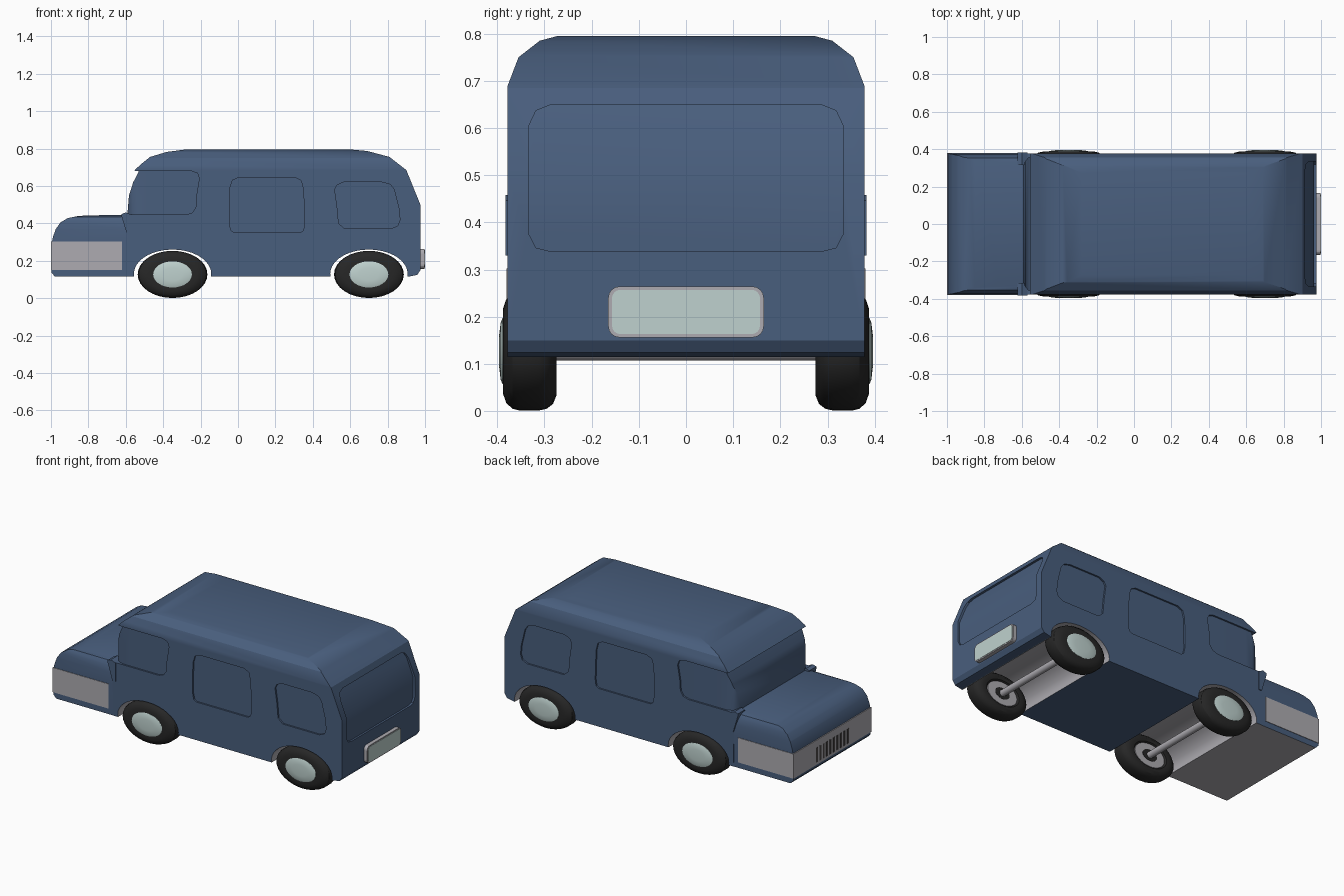
import bpy, bmesh, math

if "Cube" in bpy.data.objects:
    bpy.data.objects.remove(bpy.data.objects["Cube"])


def material(name, rgb):
    m = bpy.data.materials.new(name)
    m.diffuse_color = (*rgb, 1)
    m.use_nodes = True
    m.node_tree.nodes["Principled BSDF"].inputs["Base Color"].default_value = m.diffuse_color
    return m


BLUE = material("blue paint", (0.066, 0.112, 0.205))
GREY = material("grey metal", (0.42, 0.41, 0.44))
PALE = material("pale enamel", (0.52, 0.64, 0.62))
TYRE = material("tyre rubber", (0.02, 0.02, 0.02))
SLOT = material("dark slot", (0.07, 0.065, 0.065))


def finish(name, bm, *mats):
    bmesh.ops.recalc_face_normals(bm, faces=bm.faces)
    me = bpy.data.meshes.new(name)
    bm.to_mesh(me)
    bm.free()
    ob = bpy.data.objects.new(name, me)
    bpy.context.collection.objects.link(ob)
    for m in mats:
        me.materials.append(m)
    return ob


def prism(name, pts, axis, lo, hi, *mats):
    """Extrude a 2D outline along one axis from lo to hi."""
    place = {"x": lambda p, t: (t, p[0], p[1]),
             "y": lambda p, t: (p[0], t, p[1]),
             "z": lambda p, t: (p[0], p[1], t)}[axis]
    bm = bmesh.new()
    a = [bm.verts.new(place(p, lo)) for p in pts]
    b = [bm.verts.new(place(p, hi)) for p in pts]
    bm.faces.new(a)
    bm.faces.new(b)
    for i in range(len(pts)):
        j = (i + 1) % len(pts)
        bm.faces.new((a[i], a[j], b[j], b[i]))
    return finish(name, bm, *mats)


def activate(ob):
    bpy.ops.object.select_all(action="DESELECT")
    ob.select_set(True)
    bpy.context.view_layer.objects.active = ob


def boolean(ob, tool, op):
    activate(ob)
    mod = ob.modifiers.new("cut", "BOOLEAN")
    mod.operation, mod.object, mod.solver = op, tool, "EXACT"
    bpy.ops.object.modifier_apply(modifier=mod.name)
    bpy.data.objects.remove(tool)
    return ob


def smooth(ob):
    activate(ob)
    bpy.ops.object.shade_smooth_by_angle(angle=math.radians(30))


def sym(half):
    return half + [(-x, z) for x, z in reversed(half)]


def rrect(hy, z0, z1, r, n=4):
    pts = []
    for k, (cy, cz) in enumerate([(hy - r, z1 - r), (r - hy, z1 - r),
                                  (r - hy, z0 + r), (hy - r, z0 + r)]):
        for i in range(n + 1):
            t = math.pi / 2 * (k + i / n)
            pts.append((cy + r * math.cos(t), cz + r * math.sin(t)))
    return pts


def lathe(name, profile, cx, cz, side, mat, n=32):
    """Spin (radius, y) points about the axle; wheels are wider than tall."""
    bm = bmesh.new()
    rings = []
    for r, y in profile:
        rings.append([bm.verts.new((cx + 1.48 * r * math.cos(2 * math.pi * i / n), side * y,
                                    cz + r * math.sin(2 * math.pi * i / n))) for i in range(n)])
    for a, b in zip(rings, rings[1:]):
        for i in range(n):
            j = (i + 1) % n
            bm.faces.new((a[i], a[j], b[j], b[i]))
    bm.faces.new(rings[0])
    bm.faces.new(rings[-1])
    ob = finish(name, bm, mat)
    smooth(ob)
    return ob


WHEEL_X, WHEEL_Z = (-0.35, 0.70), 0.127

# Cabin: side outline crossed with the rounded roof section
cabin = prism("cabin", [
    (-0.59, 0.115), (0.91, 0.115), (0.958, 0.124), (0.975, 0.15), (0.975, 0.50),
    (0.90, 0.685), (0.81, 0.755), (0.69, 0.787), (0.60, 0.795), (-0.28, 0.795),
    (-0.38, 0.782), (-0.47, 0.755), (-0.52, 0.715), (-0.555, 0.682), (-0.53, 0.678),
    (-0.56, 0.62), (-0.583, 0.55), (-0.592, 0.44)], "y", -0.6, 0.6, BLUE, GREY)
section = prism("section", sym([(0.378, 0.0), (0.378, 0.69), (0.355, 0.75),
                                (0.31, 0.785), (0.265, 0.797), (0.265, 0.9)]), "x", -2, 2, BLUE)
boolean(cabin, section, "INTERSECT")

# Recessed side windows
mid_window = [(-0.02, 0.35), (0.33, 0.35), (0.35, 0.362), (0.356, 0.40), (0.35, 0.58),
              (0.338, 0.628), (0.305, 0.645), (0.005, 0.645), (-0.03, 0.63), (-0.044, 0.585),
              (-0.046, 0.40), (-0.038, 0.362)]
rear_window = [(0.57, 0.372), (0.82, 0.372), (0.855, 0.388), (0.866, 0.42), (0.86, 0.48),
               (0.835, 0.58), (0.815, 0.608), (0.77, 0.62), (0.565, 0.62), (0.53, 0.605),
               (0.517, 0.58), (0.53, 0.49), (0.538, 0.40)]
front_window = [(-0.7, 0.446), (-0.28, 0.446), (-0.245, 0.457), (-0.226, 0.485), (-0.222, 0.55),
                (-0.207, 0.64), (-0.217, 0.668), (-0.25, 0.68), (-0.7, 0.68)]
for s in (-1, 1):
    for pts in (mid_window, rear_window):
        boolean(cabin, prism("cutter", pts, "y", s * 0.368, s * 0.5), "DIFFERENCE")
    # front quarter glass wraps round into the windscreen
    cut = prism("cutter", front_window, "y", s * 0.2, s * 0.5)
    wrap = prism("wrap", [(x, s * y) for x, y in [
        (-0.8, 0.6), (-0.8, 0.30), (-0.594, 0.30), (-0.583, 0.335), (-0.565, 0.355),
        (-0.535, 0.366), (-0.49, 0.368), (-0.1, 0.368), (-0.1, 0.6)]], "z", 0.3, 0.8)
    boolean(cabin, boolean(cut, wrap, "INTERSECT"), "DIFFERENCE")

# Recessed back window following the sloped tail
cut = prism("cutter", sym([(0.285, 0.338), (0.318, 0.346), (0.333, 0.375), (0.333, 0.605),
                           (0.318, 0.637), (0.285, 0.65)]), "x", 0.7, 1.2)
wrap = prism("wrap", [(0.963, 0.3), (0.963, 0.497), (0.887, 0.682), (1.1, 0.682), (1.1, 0.3)],
             "y", -0.5, 0.5)
boolean(cabin, boolean(cut, wrap, "INTERSECT"), "DIFFERENCE")

# Wheel tunnels
for cx in WHEEL_X:
    arch = [(cx + 0.207 * math.cos(2 * math.pi * i / 36), 0.13 + 0.13 * math.sin(2 * math.pi * i / 36))
            for i in range(36)]
    boolean(cabin, prism("cutter", arch, "y", -0.6, 0.6), "DIFFERENCE")

# Grey tunnel lining and grey nose underside
for p in cabin.data.polygons:
    c, n = p.center, p.normal
    lining = any(abs(math.hypot((c.x - cx) / 0.207, (c.z - 0.13) / 0.13) - 1) < 0.04
                 for cx in WHEEL_X) and abs(n.y) < 0.3
    p.material_index = int(lining or (n.z < -0.9 and c.z < 0.12 and c.x < -0.5))
smooth(cabin)

# Hood
hood = prism("hood", [(-0.57, 0.115), (-0.57, 0.444), (-0.72, 0.444), (-0.85, 0.440), (-0.91, 0.428),
                      (-0.95, 0.404), (-0.975, 0.368), (-0.99, 0.325), (-0.997, 0.29),
                      (-0.997, 0.135), (-0.978, 0.115)], "y", -0.6, 0.6, BLUE, GREY)
section = prism("section", sym([(0.377, 0.0), (0.377, 0.31), (0.374, 0.37), (0.367, 0.41),
                                (0.352, 0.435), (0.325, 0.446), (0.325, 0.6)]), "x", -2, 2, BLUE)
boolean(hood, section, "INTERSECT")
for p in hood.data.polygons:
    p.material_index = int(p.normal.z < -0.9)
smooth(hood)

# Cowl lugs beside the windscreen
for s in (-1, 1):
    lug = prism("cowl_lug", [(-0.59, 0.33), (-0.57, 0.33), (-0.57, 0.446), (-0.60, 0.458),
                             (-0.622, 0.45), (-0.622, 0.435)], "y", s * 0.315, s * 0.383, BLUE)

# Bumper band round the nose, with grille slots
prism("bumper", [(-1.0, 0.15), (-0.62, 0.15), (-0.62, 0.302), (-1.0, 0.302)],
      "y", -0.380, 0.380, GREY)
for i in range(10):
    y = -0.153 + 0.034 * i
    prism("grille_slot", [(y - 0.009, 0.165), (y + 0.009, 0.165), (y + 0.009, 0.256),
                          (y - 0.009, 0.256)], "x", -1.001, -0.995, SLOT)

# Rear plate
prism("plate_frame", rrect(0.165, 0.156, 0.264, 0.024), "x", 0.96, 0.998, GREY)
prism("plate", rrect(0.157, 0.163, 0.257, 0.018), "x", 0.99, 1.0, PALE)

# Wheels and axles
for cx in WHEEL_X:
    for s in (-1, 1):
        lathe("tyre", [(0.07, 0.29), (0.078, 0.278), (0.095, 0.275), (0.112, 0.282), (0.122, 0.295),
                       (0.126, 0.312), (0.126, 0.352), (0.122, 0.368), (0.11, 0.381),
                       (0.09, 0.388), (0.07, 0.388)], cx, WHEEL_Z, s, TYRE)
        lathe("hubcap", [(0.07, 0.38), (0.07, 0.389), (0.06, 0.393), (0.035, 0.396)],
              cx, WHEEL_Z, s, PALE)
        lathe("inner_rim", [(0.07, 0.30), (0.07, 0.284)], cx, WHEEL_Z, s, GREY)
        lathe("hub_recess", [(0.034, 0.29), (0.034, 0.282)], cx, WHEEL_Z, s, TYRE)
    axle = [(cx + 0.02 * math.cos(math.tau * i / 16), WHEEL_Z + 0.02 * math.sin(math.tau * i / 16))
            for i in range(16)]
    smooth(prism("axle", axle, "y", -0.3, 0.3, GREY))
